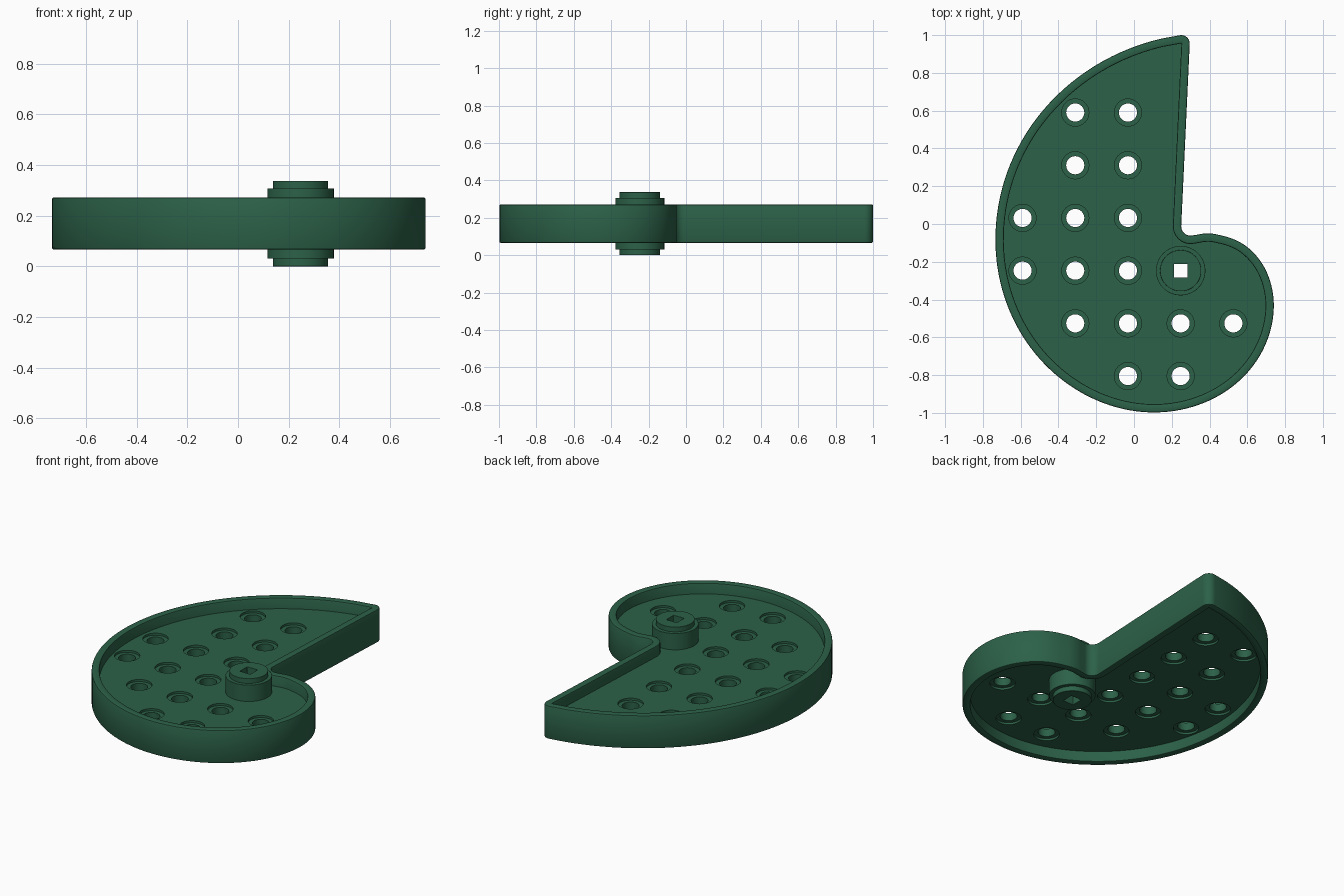
import bpy, bmesh
from math import cos, sin, radians, pi
from mathutils import Vector

if "Cube" in bpy.data.objects:
    bpy.data.objects.remove(bpy.data.objects["Cube"])

HUB = Vector((0.247, -0.247))
PITCH = 0.279
WALL = 0.044
Z0, Z1 = 0.066, 0.272            # rim height range
W0, W1 = 0.13, 0.205             # web height range

mat = bpy.data.materials.new("green_plastic")
mat.diffuse_color = (0.025, 0.12, 0.065, 1)
mat.use_nodes = True
mat.node_tree.nodes["Principled BSDF"].inputs["Base Color"].default_value = mat.diffuse_color


def arc(c, r, a0, a1, n):
    return [Vector((c[0] + r * cos(radians(a0 + (a1 - a0) * i / n)),
                    c[1] + r * sin(radians(a0 + (a1 - a0) * i / n)))) for i in range(n + 1)]


def finish(ob):
    ob.data.materials.clear()
    ob.data.materials.append(mat)
    bpy.ops.object.select_all(action='DESELECT')
    ob.select_set(True)
    bpy.context.view_layer.objects.active = ob
    bpy.ops.object.shade_smooth_by_angle(angle=radians(35))


def slab(name, loops, z0, z1, bevel=0):
    """Extruded plate: the first loop is the outside, the rest are holes."""
    cu = bpy.data.curves.new(name + "_profile", 'CURVE')
    cu.dimensions, cu.fill_mode, cu.extrude = '2D', 'BOTH', (z1 - z0) / 2
    for pts in loops:
        sp = cu.splines.new('POLY')
        sp.points.add(len(pts) - 1)
        for p, q in zip(sp.points, pts):
            p.co = (q[0], q[1], 0, 1)
        sp.use_cyclic_u = True
    tmp = bpy.data.objects.new(name + "_profile", cu)
    bpy.context.collection.objects.link(tmp)
    dg = bpy.context.evaluated_depsgraph_get()
    me = bpy.data.meshes.new_from_object(tmp.evaluated_get(dg))
    bpy.data.objects.remove(tmp)
    bm = bmesh.new()
    bm.from_mesh(me)
    bmesh.ops.remove_doubles(bm, verts=bm.verts, dist=1e-5)
    bmesh.ops.recalc_face_normals(bm, faces=bm.faces)
    bmesh.ops.translate(bm, verts=bm.verts, vec=(0, 0, (z0 + z1) / 2))
    bm.to_mesh(me)
    bm.free()
    ob = bpy.data.objects.new(name, me)
    bpy.context.collection.objects.link(ob)
    finish(ob)
    if bevel:
        m = ob.modifiers.new("soft_edges", 'BEVEL')
        m.width, m.segments, m.limit_method = bevel, 2, 'ANGLE'
    return ob


# Snail-shaped outline: spiral radius about the hub by angle
KEYS = [(95, 1.232), (135, 1.105), (172, .99), (218, .865), (264, .752), (300, .655),
        (335, .542), (360, .452), (380, .372), (400, .288), (412, .25), (425, .21)]


def radius(a):
    n = len(KEYS)
    i = max(j for j in range(n - 1) if KEYS[j][0] <= a)

    def slope(j):
        lo, hi = KEYS[max(j - 1, 0)], KEYS[min(j + 1, n - 1)]
        return (hi[1] - lo[1]) / (hi[0] - lo[0])
    (a0, r0), (a1, r1) = KEYS[i], KEYS[i + 1]
    h, t = a1 - a0, (a - a0) / (a1 - a0)
    return ((2*t**3 - 3*t*t + 1) * r0 + (t**3 - 2*t*t + t) * h * slope(i)
            + (3*t*t - 2*t**3) * r1 + (t**3 - t*t) * h * slope(i + 1))


N = 130
outline = []
for k in range(N + 1):
    a = 95 + 330 * k / N
    outline.append(HUB + radius(a) * Vector((cos(radians(a)), sin(radians(a)))))
outline += arc((0.300, -0.012), 0.05, -72, -182.5, 12)     # inner corner fillet
outline += arc((0.250, 0.955), 0.045, -2.5, 97, 10)        # rounded tip


def inset(d):
    n, out = len(outline), []
    for i, p in enumerate(outline):
        t = (outline[(i + 1) % n] - outline[i - 1]).normalized()
        out.append(p + Vector((-t.y, t.x)) * d)
    return out


# Rim wall: small rounded section swept round the outline
b = 0.007
section = [(0, Z0 + b), (0, Z1 - b), (b * .3, Z1 - b * .3), (b, Z1), (WALL - b, Z1),
           (WALL - b * .3, Z1 - b * .3), (WALL, Z1 - b), (WALL, Z0 + b),
           (WALL - b * .3, Z0 + b * .3), (WALL - b, Z0), (b, Z0), (b * .3, Z0 + b * .3)]
bm = bmesh.new()
rings = [[bm.verts.new((p.x, p.y, z)) for p in inset(d)] for d, z in section]
n = len(outline)
for r0, r1 in zip(rings, rings[1:] + rings[:1]):
    for i in range(n):
        bm.faces.new((r0[i], r0[(i + 1) % n], r1[(i + 1) % n], r1[i]))
bmesh.ops.recalc_face_normals(bm, faces=bm.faces)
me = bpy.data.meshes.new("rim_wall")
bm.to_mesh(me)
bm.free()
rim = bpy.data.objects.new("rim_wall", me)
bpy.context.collection.objects.link(rim)
finish(rim)

# Hole grid: row offset from hub -> column offsets
GRID = {3: (-2, -1), 2: (-2, -1), 1: (-3, -2, -1), 0: (-3, -2, -1),
        -1: (-2, -1, 0, 1), -2: (-1, 0)}
holes = [HUB + PITCH * Vector((c, r)) for r, cols in GRID.items() for c in cols]


def circle(c, r, n=32):
    return arc(c, r, 0, 360 - 360 / n, n - 1)


# Web plate with counterbored holes
slab("web_plate", [inset(WALL * .5)] + [circle(h, .072) for h in holes] + [circle(HUB, .11)], W0, W1)
for i, h in enumerate(holes):
    slab(f"hole_seat_{i + 1}", [circle(h, .072), circle(h, .048)], W0 + .013, W1 - .013)

# Hub with stepped ends and a square shaft hole
s = 0.036
square = [HUB + Vector(v) for v in ((-s, -s), (s, -s), (s, s), (-s, s))]
slab("hub_core", [circle(HUB, .109, 48), square], 0, .337, .003)
slab("hub_collar", [circle(HUB, .131, 48), circle(HUB, .1, 48)], .03, .307, .006)
